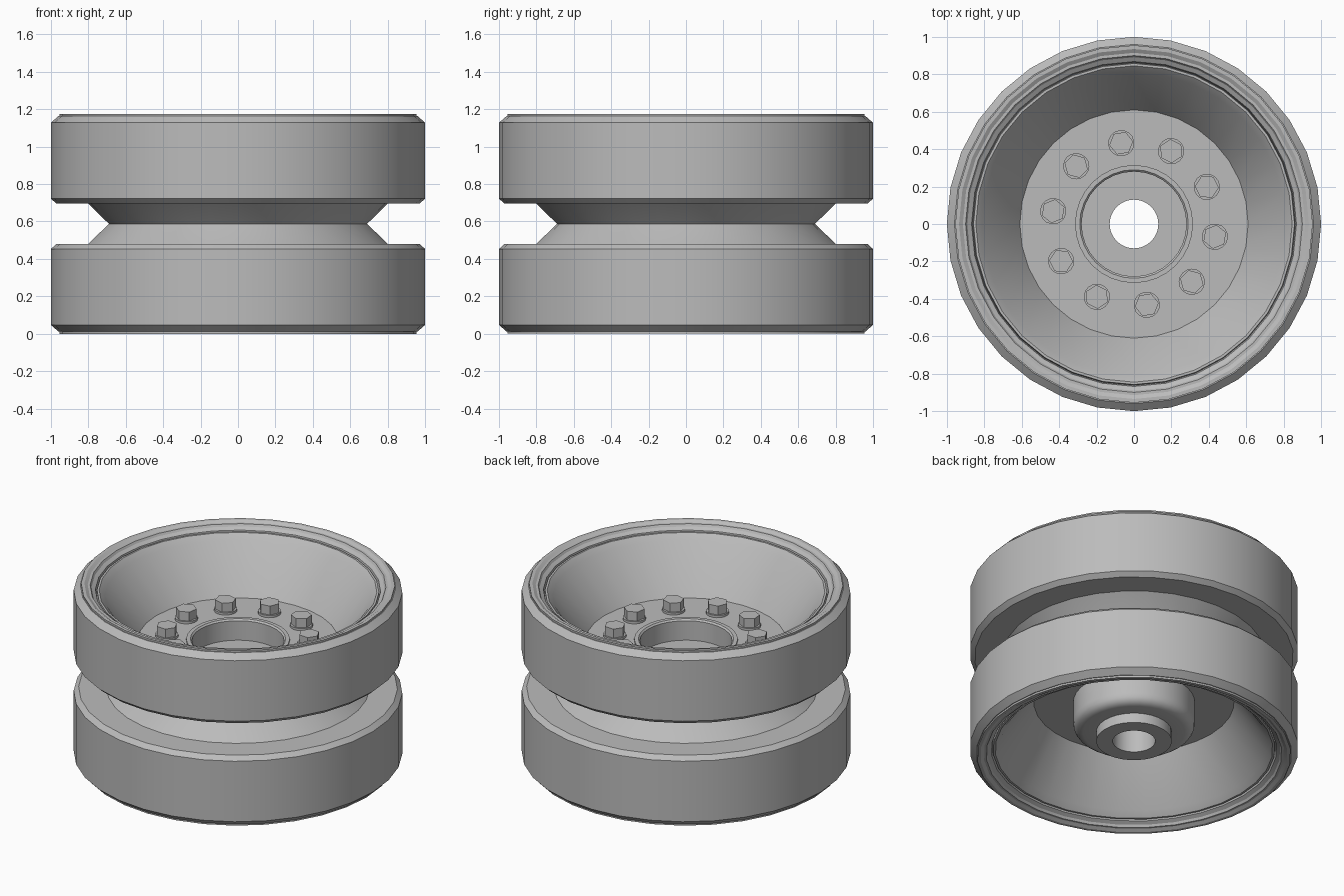
import bpy, bmesh, math

old = bpy.data.objects.get("Cube")
if old:
    bpy.data.objects.remove(old)

HEIGHT = 1.175
MID = HEIGHT / 2
FLOOR = 0.80

grey = bpy.data.materials.new("plain grey")
grey.use_nodes = True
grey.diffuse_color = (0.5, 0.5, 0.5, 1)
grey.node_tree.nodes["Principled BSDF"].inputs["Base Color"].default_value = (0.5, 0.5, 0.5, 1)


def finish(name, bm):
    bmesh.ops.recalc_face_normals(bm, faces=bm.faces)
    mesh = bpy.data.meshes.new(name)
    bm.to_mesh(mesh)
    bm.free()
    mesh.materials.append(grey)
    obj = bpy.data.objects.new(name, mesh)
    bpy.context.collection.objects.link(obj)
    bpy.ops.object.select_all(action='DESELECT')
    obj.select_set(True)
    bpy.context.view_layer.objects.active = obj
    bpy.ops.object.shade_smooth_by_angle(angle=math.radians(25))
    return obj


def lathe(name, profile, steps=32):
    """Spin a closed (radius, height) outline around the z axis."""
    bm = bmesh.new()
    rings = []
    for i in range(steps):
        a = math.tau * i / steps
        rings.append([bm.verts.new((r * math.cos(a), r * math.sin(a), z)) for r, z in profile])
    n = len(profile)
    for i in range(steps):
        a, b = rings[i], rings[(i + 1) % steps]
        for j in range(n):
            k = (j + 1) % n
            bm.faces.new((a[j], b[j], b[k], a[k]))
    return finish(name, bm)


def flip(profile):
    return [(r, HEIGHT - z) for r, z in profile]


# Tyre band, upper and lower
tyre = [(0.80, 0.695), (0.97, 0.695), (1.0, 0.722), (1.0, 1.128),
        (0.96, 1.163), (0.90, 1.163), (0.80, 1.0)]
lathe("upper_tyre", tyre)
lathe("lower_tyre", flip(tyre))

# Rim flange with a sloped inner face, upper and lower
flange = [(0.955, 1.12), (0.955, HEIGHT), (0.935, HEIGHT), (0.868, 1.135),
          (0.862, 1.11), (0.862, 1.08)]
lathe("upper_flange", flange)
lathe("lower_flange", flip(flange))

# Dished wheel body: outer half profile mirrored about the middle
dish = [(0.61, FLOOR), (0.81, 1.095), (0.845, 1.13), (0.858, 1.13),
        (0.87, 1.05), (0.87, 0.75), (0.80, 0.695)]
recess = [(0.13, 0.67), (0.28, 0.67), (0.28, 0.80), (0.29, 0.81), (0.315, 0.81), (0.315, FLOOR)]

# Underside hub with rounded shoulder and small boss
hub = [(0.37, HEIGHT - FLOOR), (0.37, 0.23)]
for i in range(1, 5):
    t = math.radians(22.5 * i)
    hub.append((0.31 + 0.06 * math.cos(t), 0.225 - 0.06 * math.sin(t)))
hub += [(0.23, 0.165), (0.23, 0.10), (0.13, 0.10)]

lathe("wheel_body", recess + dish + [(0.69, MID)] + flip(dish)[::-1] + hub)

# Ring of hex bolts with round washers
bm = bmesh.new()
for i in range(10):
    a = math.radians(-9 + 36 * i)
    x, y = 0.437 * math.cos(a), 0.437 * math.sin(a)
    for sides, radius, low, high in ((16, 0.07, 0.79, 0.815), (6, 0.064, 0.80, 0.875)):
        made = bmesh.ops.create_cone(bm, cap_ends=True, segments=sides, radius1=radius,
                                     radius2=radius, depth=high - low)
        c, s = math.cos(a), math.sin(a)
        for v in made["verts"]:
            px, py = v.co.x, v.co.y
            v.co = (x + c * px - s * py, y + s * px + c * py, v.co.z + (low + high) / 2)
finish("hub_bolts", bm)
